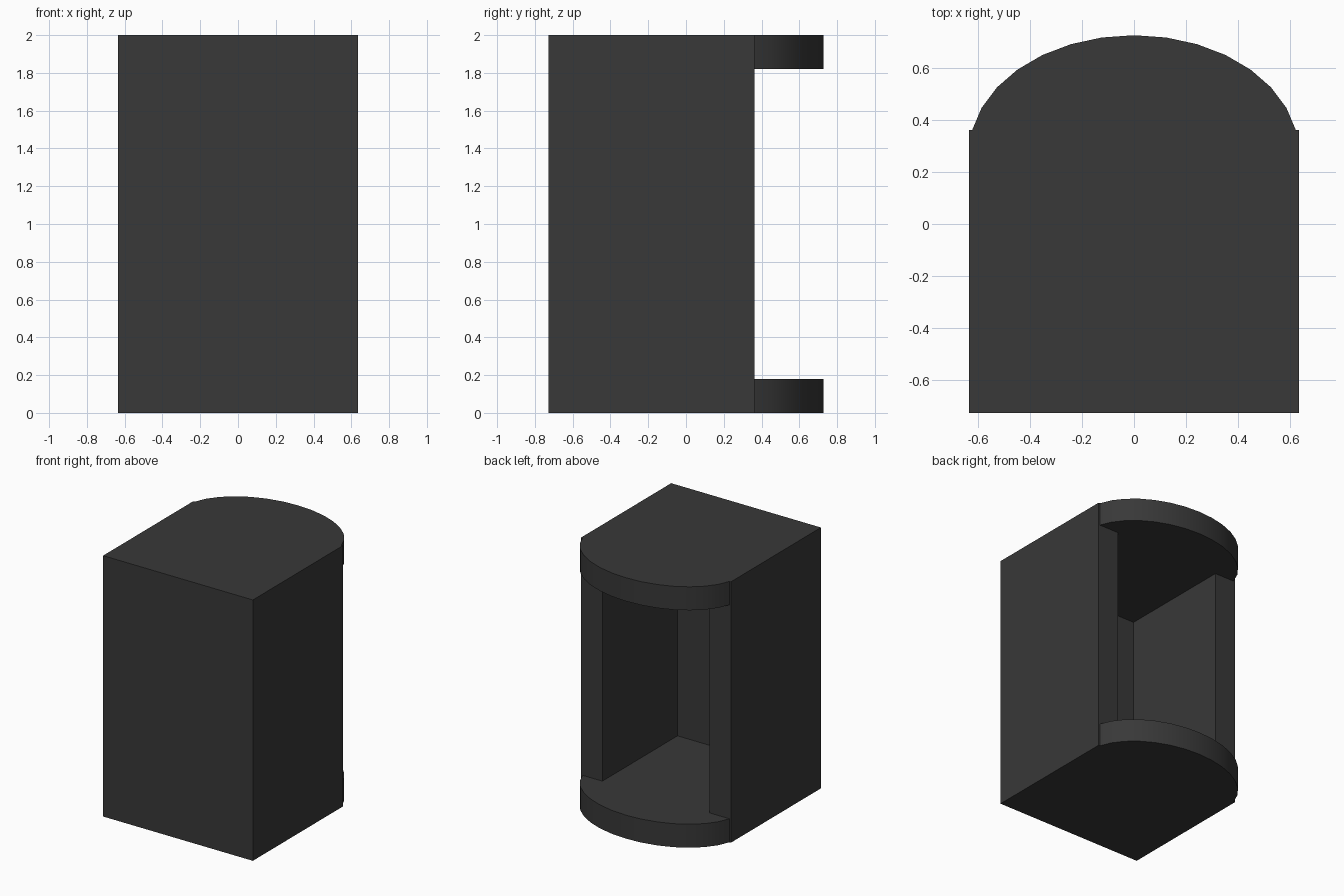
import bpy, bmesh, math

if "Cube" in bpy.data.objects:
    bpy.data.objects.remove(bpy.data.objects["Cube"])

HW, FRONT, BACK = 0.635, -0.727, 0.363   # box half width and depth limits
T, H = 0.18, 2.0                         # wall thickness, height
RY = 0.452                               # depth radius of the rounded plate ends
CY = 0.727 - RY

# rounded back edge of the top and bottom plates, left to right
arc = []
for k in range(-7, 8):
    a = math.radians(k * 11.25)
    arc.append((HW * math.sin(a), CY + RY * math.cos(a)))
arc[0], arc[-1] = (arc[0][0], BACK), (arc[-1][0], BACK)
ex = arc[-1][0]

def u_path(hw, front):
    return [(ex, BACK), (hw, BACK), (hw, front),
            (-hw, front), (-hw, BACK), (-ex, BACK)]

outer = u_path(HW, FRONT)
inner = u_path(HW - T, FRONT + T)

bm = bmesh.new()

def face(points):
    bm.faces.new([bm.verts.new(p) for p in points])

def strip(path, z0, z1):
    for (x0, y0), (x1, y1) in zip(path, path[1:]):
        face([(x0, y0, z0), (x1, y1, z0), (x1, y1, z1), (x0, y0, z1)])

def cap(path, z):
    face([(x, y, z) for x, y in path + arc[1:-1]])

# outer walls, split at the plate levels
for z0, z1 in ((0, T), (T, H - T), (H - T, H)):
    strip(outer, z0, z1)
# rounded plate rims
for z0, z1 in ((0, T), (H - T, H)):
    strip(arc, z0, z1)
# cavity walls and back rims
strip(inner, T, H - T)
# outside of the plates, then cavity floor and ceiling
for z in (0, H):
    cap(outer, z)
for z in (T, H - T):
    cap(inner, z)

bmesh.ops.remove_doubles(bm, verts=bm.verts, dist=1e-4)
bmesh.ops.recalc_face_normals(bm, faces=bm.faces)
mesh = bpy.data.meshes.new("housing")
bm.to_mesh(mesh)
bm.free()

housing = bpy.data.objects.new("housing", mesh)
bpy.context.collection.objects.link(housing)
mat = bpy.data.materials.new("dark_grey")
mat.diffuse_color = (0.04, 0.04, 0.04, 1)
mat.use_nodes = True
mat.node_tree.nodes["Principled BSDF"].inputs["Base Color"].default_value = mat.diffuse_color
mesh.materials.append(mat)

# smooth rims, sharp corners
bpy.context.view_layer.objects.active = housing
housing.select_set(True)
bpy.ops.object.shade_smooth_by_angle(angle=math.radians(30))
